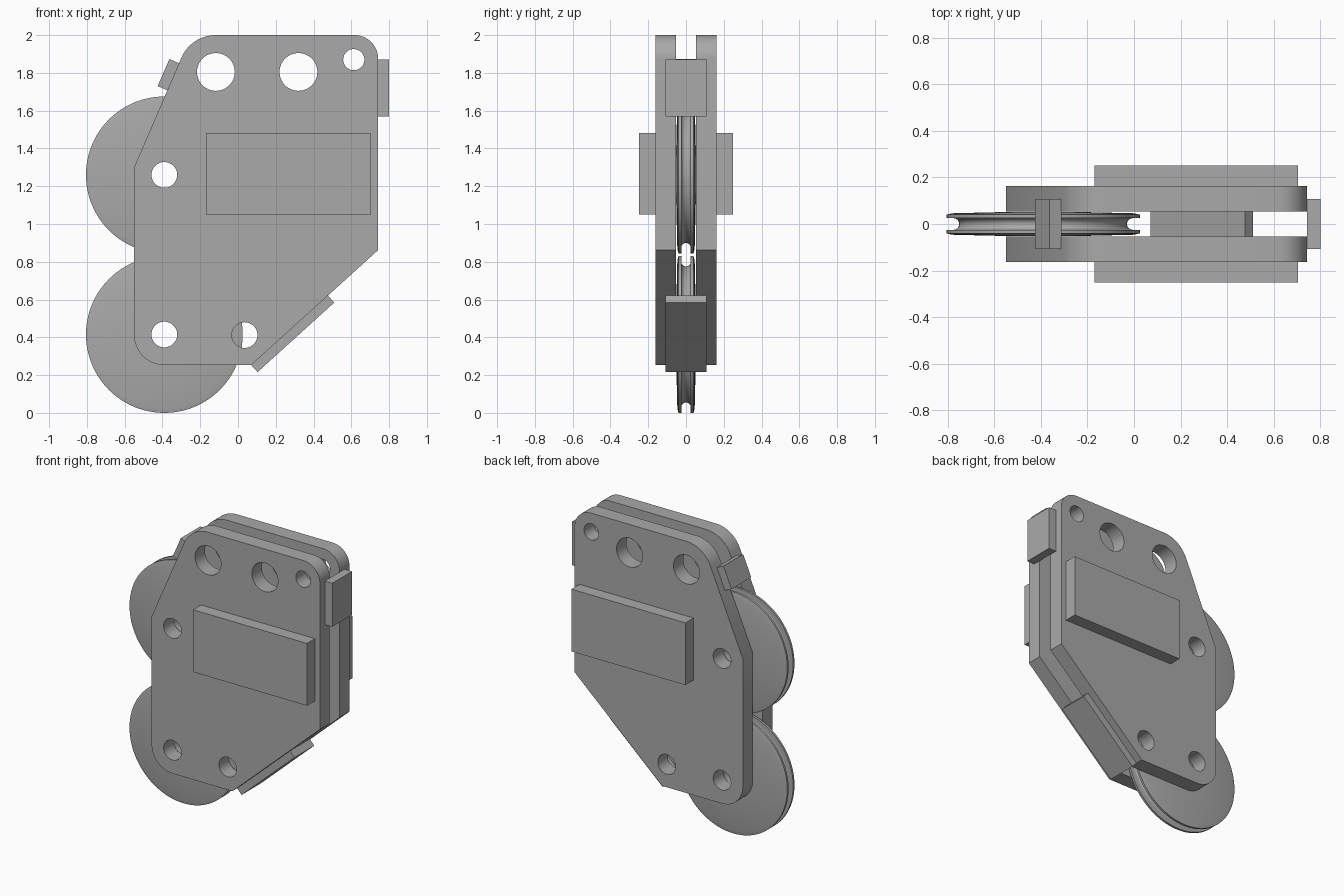
import bpy, bmesh
from math import sin, cos, tan, pi, radians
from mathutils import Vector, Matrix

cube = bpy.data.objects.get("Cube")
if cube:
    bpy.data.objects.remove(cube, do_unlink=True)

steel = bpy.data.materials.new("grey steel")
steel.use_nodes = True
grey = (0.4, 0.4, 0.4, 1)
steel.diffuse_color = grey
steel.node_tree.nodes["Principled BSDF"].inputs["Base Color"].default_value = grey

SHEAVES = {"upper": (-0.39, 1.26), "lower": (-0.39, 0.415)}
INNER, OUTER = 0.054, 0.162      # cheek plate faces, distance from the middle


def finish(obj, smooth=True):
    """Weld, orient normals, shade and colour a mesh object."""
    bm = bmesh.new()
    bm.from_mesh(obj.data)
    bmesh.ops.remove_doubles(bm, verts=bm.verts, dist=0.0002)
    bmesh.ops.recalc_face_normals(bm, faces=bm.faces)
    bm.to_mesh(obj.data)
    bm.free()
    obj.data.materials.clear()
    obj.data.materials.append(steel)
    if smooth:
        bpy.ops.object.select_all(action='DESELECT')
        obj.select_set(True)
        bpy.context.view_layer.objects.active = obj
        bpy.ops.object.shade_smooth_by_angle(angle=radians(30))


def mesh_object(name, bm):
    mesh = bpy.data.meshes.new(name)
    bm.to_mesh(mesh)
    bm.free()
    obj = bpy.data.objects.new(name, mesh)
    bpy.context.collection.objects.link(obj)
    return obj


def fillet(corners, steps=14):
    """Turn (x, z, radius) corners into an outline with rounded corners."""
    points = []
    for i, (x, z, r) in enumerate(corners):
        p = Vector((x, z))
        if r == 0:
            points.append(p)
            continue
        a = (Vector(corners[i - 1][:2]) - p).normalized()
        b = (Vector(corners[(i + 1) % len(corners)][:2]) - p).normalized()
        half = a.angle(b) / 2
        centre = p + (a + b).normalized() * r / sin(half)
        start = p + a * r / tan(half) - centre
        sweep = start.angle_signed(p + b * r / tan(half) - centre)
        for k in range(steps + 1):
            points.append(centre + Matrix.Rotation(-sweep * k / steps, 2) @ start)
    return points


def circle(x, z, r, n=48):
    return [Vector((x + r * cos(2 * pi * k / n), z + r * sin(2 * pi * k / n)))
            for k in range(n)]


def plate(name, loops, y0, y1):
    """Flat plate with holes, filled from closed outlines in the xz plane."""
    curve = bpy.data.curves.new(name, 'CURVE')
    curve.dimensions = '2D'
    curve.fill_mode = 'BOTH'
    curve.extrude = abs(y1 - y0) / 2
    for loop in loops:
        spline = curve.splines.new('POLY')
        spline.points.add(len(loop) - 1)
        for point, co in zip(spline.points, loop):
            point.co = (co.x, co.y, 0, 1)
        spline.use_cyclic_u = True
    obj = bpy.data.objects.new(name, curve)
    bpy.context.collection.objects.link(obj)
    obj.location.y = (y0 + y1) / 2
    obj.rotation_euler.x = pi / 2
    bpy.ops.object.select_all(action='DESELECT')
    obj.select_set(True)
    bpy.context.view_layer.objects.active = obj
    bpy.ops.object.convert(target='MESH')
    finish(bpy.context.view_layer.objects.active)


def block(name, centre, size, tilt=0):
    bm = bmesh.new()
    bmesh.ops.create_cube(bm, size=1)
    obj = mesh_object(name, bm)
    obj.scale = size
    obj.location = centre
    obj.rotation_euler.y = tilt
    finish(obj, smooth=False)


def sheave(name, x, z):
    """Grooved wheel: closed half profile turned about the y axis."""
    bore, rim, groove = 0.068, 0.415, 0.025
    side = [(bore, 0.052), (0.14, 0.052), (0.39, 0.046), (rim, 0.04), (rim, groove)]
    base = rim - 0.055 + groove
    arc = [(base - groove * cos(t), groove * sin(t))
           for t in (pi / 2 - pi * k / 12 for k in range(13))]
    profile = side + arc + [(r, -y) for r, y in reversed(side)]
    bm = bmesh.new()
    verts = [bm.verts.new((r, y, 0)) for r, y in profile]
    edges = [bm.edges.new((v, verts[(i + 1) % len(verts)])) for i, v in enumerate(verts)]
    bmesh.ops.spin(bm, geom=verts + edges, cent=(0, 0, 0), axis=(0, 1, 0),
                   angle=2 * pi, steps=96, use_merge=True)
    obj = mesh_object(name, bm)
    obj.location = (x, 0, z)
    finish(obj)


# Cheek plates with their bolt holes
outline = fillet([(-0.55, 0.253, 0.16), (-0.55, 1.30, 0), (-0.248, 2.0, 0.198),
                  (0.742, 2.0, 0.125), (0.742, 0.862, 0), (0.07, 0.253, 0)])
holes = [(-0.117, 1.805, 0.1), (0.32, 1.805, 0.1), (0.613, 1.87, 0.056),
         (0.035, 0.412, 0.068)] + [(x, z, 0.068) for x, z in SHEAVES.values()]
loops = [outline] + [circle(*h) for h in holes]

for side, s in (("front", -1), ("back", 1)):
    plate(side + "_cheek_plate", loops, s * INNER, s * OUTER)
    block(side + "_side_pad", (0.267, s * (OUTER + 0.25) / 2, 1.266),
          (0.874, 0.25 - OUTER, 0.432))

# Grooved wheels
for name, (x, z) in SHEAVES.items():
    sheave(name + "_sheave", x, z)

# Spacer straps bridging the two plates along their edges
block("right_edge_strap", (0.771, 0, 1.72), (0.058, 0.216, 0.302))


def edge_strap(name, a, b, thick):
    """Strap whose inner face runs from a to b, thickening to the left of a-b."""
    a, b = Vector(a), Vector(b)
    d = (b - a).normalized()
    mid = (a + b) / 2 + Vector((-d.y, d.x)) * thick / 2
    block(name, (mid.x, 0, mid.y), ((b - a).length, 0.216, thick),
          -Vector((1, 0)).angle_signed(d) * -1)


edge_strap("upper_left_strap", (-0.374, 1.708), (-0.312, 1.851), 0.056)
edge_strap("lower_right_strap", (0.476, 0.621), (0.07, 0.253), 0.05)
